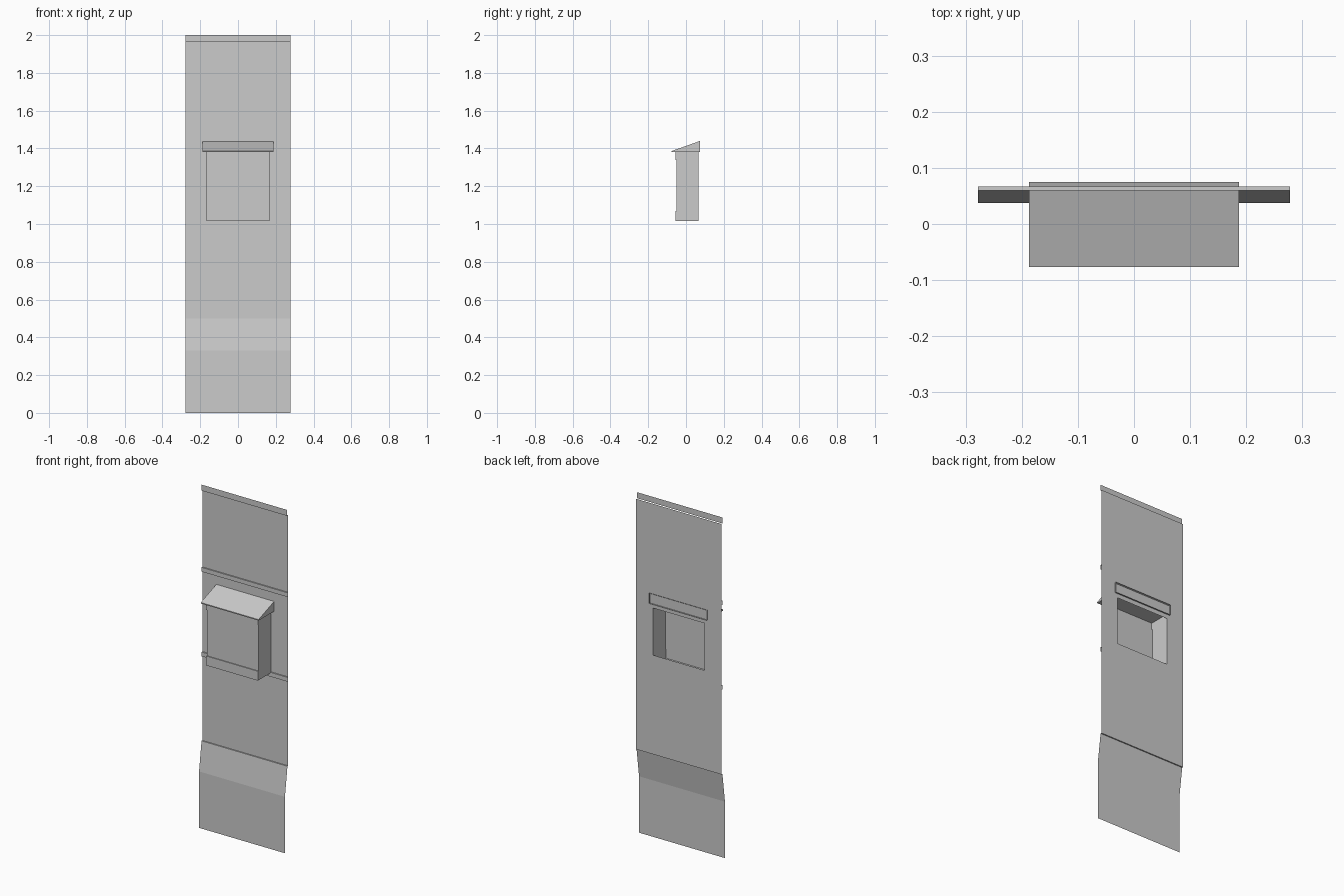
import bpy, bmesh

if "Cube" in bpy.data.objects:
    bpy.data.objects.remove(bpy.data.objects["Cube"])

W = 0.278      # half width of the panel
WALL_Y = 0.067
BOX = 0.167    # half width of the bay box
ROOF = 0.187


def make(name, faces):
    """Object from a list of polygons, joined at shared corners."""
    bm = bmesh.new()
    for f in faces:
        bm.faces.new([bm.verts.new(p) for p in f])
    bmesh.ops.remove_doubles(bm, verts=bm.verts, dist=1e-5)
    me = bpy.data.meshes.new(name)
    bm.to_mesh(me)
    bm.free()
    ob = bpy.data.objects.new(name, me)
    bpy.context.collection.objects.link(ob)
    return ob


def strip(profile, x0, x1):
    """Sweep a (y, z) profile, listed bottom to top, along x."""
    return [[(x0, a[0], a[1]), (x1, a[0], a[1]), (x1, b[0], b[1]), (x0, b[0], b[1])]
            for a, b in zip(profile, profile[1:])]


def caps(outline, hw):
    """Two side faces closing a swept (y, z) outline."""
    return [[(-hw, y, z) for y, z in reversed(outline)],
            [(hw, y, z) for y, z in outline]]


# sloped base with its small ledge
make("base_plinth", strip([(0.037, 0), (0.037, 0.33), (0.06, 0.5), (WALL_Y, 0.5)], -W, W))

# wall sheet with the opening behind the bay box
wall = []
xs = [-W, -BOX, BOX, W]
zs = [0.5, 1.02, 1.08, 1.355, 1.49, 1.965]
for j, (z0, z1) in enumerate(zip(zs, zs[1:])):
    for i, (x0, x1) in enumerate(zip(xs, xs[1:])):
        if (i, j) != (1, 2):
            wall += strip([(WALL_Y, z0), (WALL_Y, z1)], x0, x1)
make("wall", wall)

# top cornice and the two string courses
make("cornice", strip([(0.058, 1.965), (0.058, 2.0)], -W, W))
for name, z in (("upper_ledge", 1.49), ("lower_ledge", 0.995)):
    make(name, strip([(0.06, z), (0.06, z + 0.025), (WALL_Y, z + 0.025)], -W, W))

# flush window panes, mirrored left and right
for name, z0, z1, xa, xb in (("upper_window", 1.60, 1.79, 0.073, 0.188),
                             ("lower_window", 0.74, 0.865, 0.087, 0.19)):
    y = WALL_Y - 0.001
    make(name, strip([(y, z0), (y, z1)], xa, xb) + strip([(y, z0), (y, z1)], -xb, -xa))

# bay box: sill, recessed pane and head band
front = [(WALL_Y, 1.015), (-0.055, 1.015), (-0.055, 1.07), (-0.05, 1.07),
         (-0.05, 1.34), (-0.055, 1.34), (-0.055, 1.383)]
make("bay_box", strip(front, -BOX, BOX) + caps(front + [(WALL_Y, 1.383)], BOX))

# wedge roof over the box, open at the back
roof = [(0.075, 1.38), (-0.077, 1.38), (-0.077, 1.386), (0.075, 1.44)]
make("bay_roof", strip(roof, -ROOF, ROOF) + caps(roof, ROOF))
